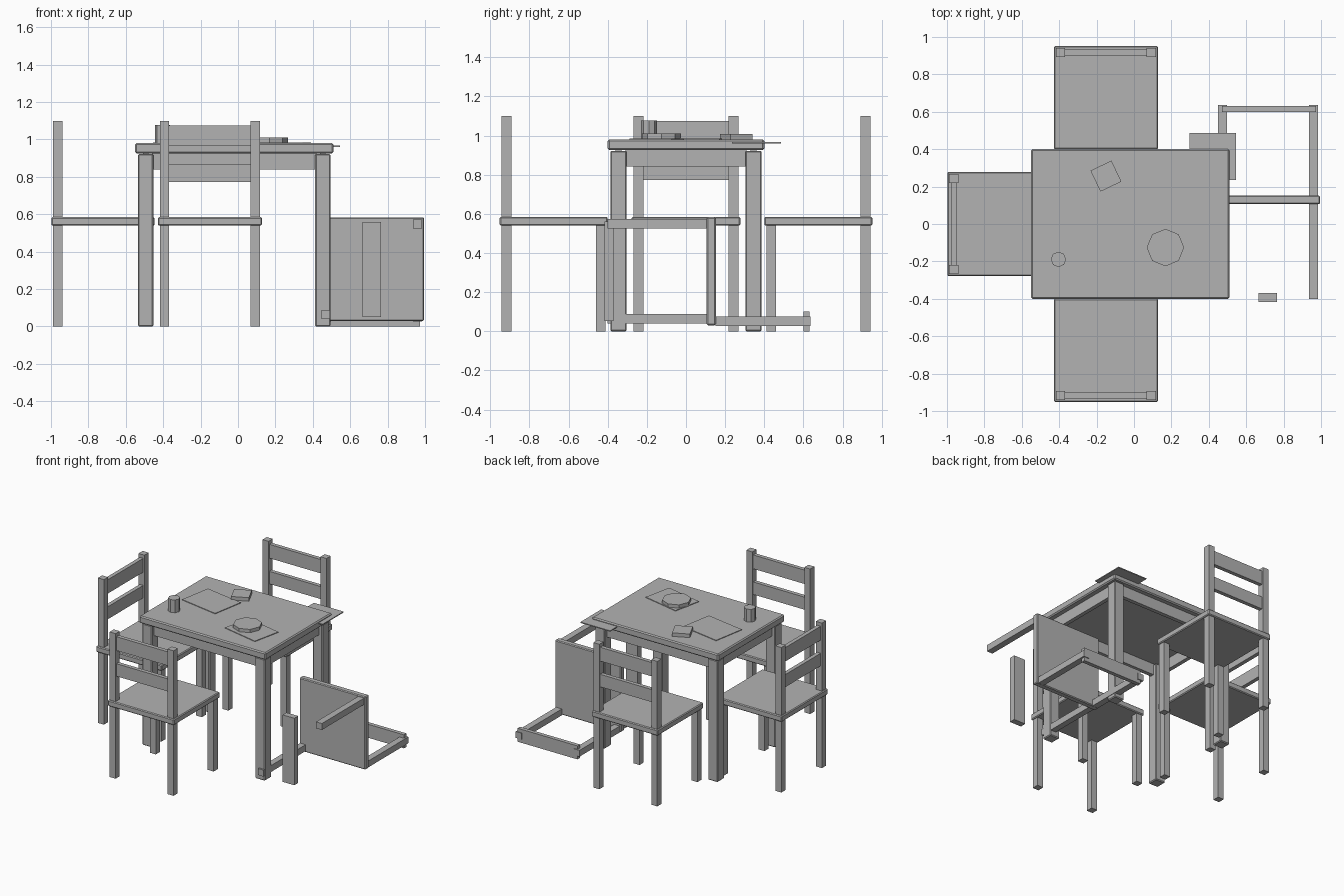
import bpy, math
from mathutils import Matrix, Vector

if "Cube" in bpy.data.objects:
    bpy.data.objects.remove(bpy.data.objects["Cube"])

grey = bpy.data.materials.new("plain_grey")
grey.diffuse_color = (0.45, 0.45, 0.45, 1)
grey.use_nodes = True
grey.node_tree.nodes["Principled BSDF"].inputs["Base Color"].default_value = grey.diffuse_color


def finish(ob, name, bevel=0.0):
    ob.name = name
    ob.data.materials.append(grey)
    if bevel:
        m = ob.modifiers.new("edge", 'BEVEL')
        m.width, m.segments = bevel, 1
    return ob


def box(name, center, size, rot=0.0, bevel=0.0):
    bpy.ops.mesh.primitive_cube_add(size=1, location=center, rotation=(0, 0, rot))
    ob = bpy.context.object
    ob.data.transform(Matrix.Diagonal((*size, 1)))
    return finish(ob, name, bevel)


def span(name, x, y, z, bevel=0.0):
    """Box given by its extents along each axis."""
    lim = (x, y, z)
    return box(name, [(a + b) / 2 for a, b in lim], [b - a for a, b in lim], 0, bevel)


def octagon(name, center, radius, z0, z1):
    bpy.ops.mesh.primitive_cylinder_add(vertices=8, radius=radius, depth=z1 - z0,
                                        location=(*center, (z0 + z1) / 2))
    return finish(bpy.context.object, name)


# Table: top, legs and aprons
TX = -0.02
span("table_top", (-0.55, 0.51), (-0.4, 0.4), (0.925, 0.98), 0.008)
for sx in (-1, 1):
    for sy in (-1, 1):
        box("table_leg", (TX + sx * 0.474, sy * 0.345, 0.461), (0.082, 0.082, 0.922), 0, 0.006)
    box("table_side_apron", (TX + sx * 0.474, 0, 0.883), (0.03, 0.62, 0.085))
    box("table_long_apron", (TX, sx * 0.345, 0.883), (0.88, 0.03, 0.085))


# Upright chairs: backrest on local -y
def chair(name, x, y, angle):
    turn = Matrix.Rotation(angle, 4, 'Z')

    def part(label, c, size, bevel=0.0):
        p = turn @ Vector(c) + Vector((x, y, 0))
        box(f"{name}_{label}", p, size, angle, bevel)

    part("seat", (0, 0, 0.562), (0.556, 0.552, 0.045), 0.006)
    for s in (-1, 1):
        part("front_leg", (s * 0.243, 0.241, 0.27), (0.05, 0.05, 0.54))
        part("back_leg", (s * 0.243, -0.241, 0.27), (0.05, 0.05, 0.54))
        part("back_post", (s * 0.243, -0.241, 0.842), (0.05, 0.05, 0.516))
    part("upper_slat", (0, -0.241, 1.021), (0.5, 0.03, 0.105))
    part("lower_slat", (0, -0.241, 0.821), (0.5, 0.03, 0.095))


chair("front_chair", -0.15, -0.676, 0)
chair("back_chair", -0.15, 0.676, math.pi)
chair("left_chair", -0.722, 0, -math.pi / 2)

# Broken chair lying on its back, two legs and one slat left
span("fallen_seat", (0.44, 0.995), (0.106, 0.152), (0.03, 0.583), 0.006)
span("fallen_upper_leg", (0.935, 0.984), (-0.4, 0.108), (0.524, 0.573))
span("fallen_lower_leg", (0.447, 0.493), (-0.4, 0.108), (0.039, 0.088))
for x in (0.449, 0.935):
    span("fallen_back_post", (x, x + 0.049), (0.15, 0.636), (0.028, 0.076))
span("fallen_slat", (0.47, 0.973), (0.6, 0.63), (0.0, 0.102))
span("loose_slat", (0.666, 0.764), (-0.416, -0.37), (0.052, 0.56))

# Things on the table
octagon("plate", (0.168, -0.126), 0.1, 0.979, 1.01)
octagon("cup", (-0.404, -0.189), 0.041, 0.979, 1.077)
box("small_book", (-0.15, 0.256, 0.993), (0.124, 0.124, 0.028), math.radians(25.5))
box("paper_sheet", (-0.275, 0.075, 0.982), (0.32, 0.25, 0.006), math.radians(-10))
box("napkin", (0.22, -0.15, 0.982), (0.3, 0.22, 0.006), math.radians(-12))
span("hanging_sheet", (0.297, 0.546), (0.236, 0.486), (0.96, 0.967))
